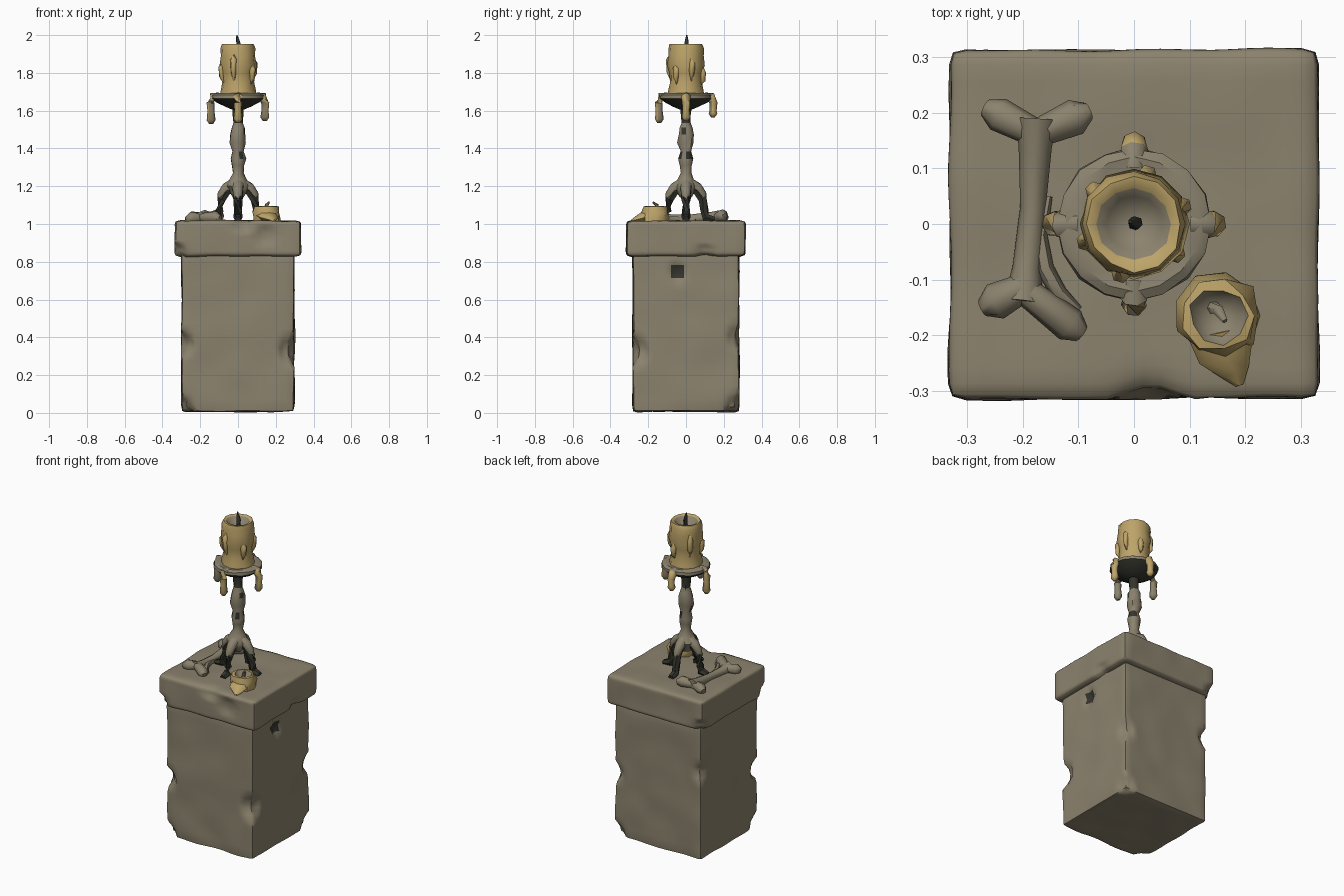
import bpy, bmesh, math, random
from mathutils import Vector as V, noise

random.seed(4)


def mat(name, c):
    m = bpy.data.materials.new(name)
    m.diffuse_color = (*c, 1)
    return m


MATS = [mat("stone", (0.26, 0.225, 0.155)), mat("wax", (0.51, 0.37, 0.14)), mat("dark_iron", (0.035, 0.035, 0.026))]
STONE, WAX, IRON = 0, 1, 2


def finish(name, bm, rule, angle=40):
    """Turn a bmesh into an object; rule(center, normal) gives the colour of a face."""
    bmesh.ops.recalc_face_normals(bm, faces=bm.faces)
    bm.normal_update()
    for f in bm.faces:
        f.material_index = rule(f.calc_center_median(), f.normal) if callable(rule) else rule
    me = bpy.data.meshes.new(name)
    bm.to_mesh(me)
    bm.free()
    for m in MATS:
        me.materials.append(m)
    ob = bpy.data.objects.new(name, me)
    bpy.context.collection.objects.link(ob)
    bpy.ops.object.select_all(action='DESELECT')
    ob.select_set(True)
    bpy.context.view_layer.objects.active = ob
    bpy.ops.object.shade_smooth_by_angle(angle=math.radians(angle))
    return ob


def skin(bm, rings):
    """Bridge equal rings of points and cap both ends."""
    rs = [[bm.verts.new(p) for p in r] for r in rings]
    n = len(rs[0])
    for a, b in zip(rs, rs[1:]):
        for i in range(n):
            bm.faces.new((a[i], a[(i + 1) % n], b[(i + 1) % n], b[i]))
    bm.faces.new(rs[0][::-1])
    bm.faces.new(rs[-1])


def lathe(name, prof, n, rule, jit=0.0, at=(0, 0), angle=40):
    bm = bmesh.new()
    rings = []
    for r, z in prof:
        ring = []
        for i in range(n):
            a = 2 * math.pi * i / n
            k = r * (1 + random.uniform(-jit, jit))
            ring.append((at[0] + k * math.cos(a), at[1] + k * math.sin(a), z))
        rings.append(ring)
    skin(bm, rings)
    return finish(name, bm, rule, angle)


def add_tube(bm, pts, radii, n=8, flat=1.0):
    pts = [V(p) for p in pts]
    rings = []
    for i, p in enumerate(pts):
        t = (pts[min(i + 1, len(pts) - 1)] - pts[max(i - 1, 0)]).normalized()
        side = t.cross(V((0, 0, 1)))
        if side.length < 0.2:
            side = t.cross(V((0.3, 1, 0)))
        side.normalize()
        up = side.cross(t)
        rings.append([p + radii[i] * (side * math.cos(a) + up * math.sin(a) * flat)
                      for a in (2 * math.pi * k / n for k in range(n))])
    skin(bm, rings)


def tube(name, pts, radii, rule, n=8, flat=1.0):
    bm = bmesh.new()
    add_tube(bm, pts, radii, n, flat)
    return finish(name, bm, rule, 60)


def worn_block(name, hx, hy, z0, z1, cuts, rad, dents, rule):
    """Rounded block with uneven faces and chipped spots (centre, radius, push)."""
    bm = bmesh.new()
    bmesh.ops.create_cube(bm, size=2)
    bmesh.ops.subdivide_edges(bm, edges=bm.edges, cuts=cuts, use_grid_fill=True)
    h, c = V((hx, hy, (z1 - z0) / 2)), V((0, 0, (z0 + z1) / 2))
    for v in bm.verts:
        p = V([v.co[i] * h[i] for i in range(3)])
        q = V([max(-h[i] + rad, min(h[i] - rad, p[i])) for i in range(3)])
        d = (p - q).normalized()
        p = q + d * rad + c
        p += d * 0.007 * (noise.noise(p * 6) - 0.3)
        for dc, dr, push in dents:
            f = 1 - (p - V(dc)).length / dr
            if f > 0:
                p += V(push) * min(1, f * 1.6)
        v.co = p
    return finish(name, bm, rule, 45)


# Pedestal body and cap slab
HOLE = V((0.295, -0.045, 0.745))
worn_block("pedestal_body", 0.30, 0.283, 0.005, 0.85, 24, 0.016, [
    (HOLE, 0.05, (-0.03, 0, 0)),
    ((-0.30, -0.28, 0.37), 0.07, (0.03, 0.03, 0)),
    ((0.30, -0.28, 0.33), 0.09, (-0.03, 0.03, 0)),
    ((0.30, 0.28, 0.40), 0.07, (-0.025, -0.02, 0)),
    ((-0.30, 0.28, 0.55), 0.06, (0.02, -0.02, 0)),
    ((-0.30, -0.28, 0.02), 0.07, (0.02, 0.02, 0.02)),
    ((0.30, 0.28, 0.02), 0.08, (-0.02, -0.02, 0.02))],
    lambda c, n: IRON if (c - HOLE).length < 0.036 else STONE)
worn_block("pedestal_cap", 0.334, 0.317, 0.827, 1.02, 20, 0.024, [
    ((0.03, -0.317, 1.01), 0.07, (0, 0.02, -0.008)),
    ((0.14, -0.317, 0.94), 0.07, (0, 0.016, 0)),
    ((-0.334, 0.317, 0.84), 0.07, (0.02, -0.02, 0.01)),
    ((-0.334, -0.317, 0.84), 0.07, (0.02, 0.02, 0.01)),
    ((0.334, 0.1, 0.84), 0.06, (-0.015, 0, 0.01))], STONE)

# Four iron legs with flat feet, and the wax run over their tops
DIRS = [(1, 0), (0, 1), (-1, 0), (0, -1)]
legs, runs, drips = bmesh.new(), bmesh.new(), bmesh.new()
for k, (dx, dy) in enumerate(DIRS):
    def P(r, z, s=0.0):
        return (dx * r - dy * s, dy * r + dx * s, z)
    add_tube(legs, [P(0.02, 1.20), P(0.06, 1.175), P(0.088, 1.13), P(0.098, 1.07), P(0.105, 1.035), P(0.15, 1.022)],
             [0.026, 0.027, 0.025, 0.022, 0.024, 0.018], 6)
    add_tube(runs, [P(0.02, 1.21), P(0.06, 1.19), P(0.086, 1.155), P(0.098, 1.125)],
             [0.034, 0.03, 0.025, 0.012], 7)
    low = (1.545, 1.565, 1.53, 1.535)[k]
    add_tube(drips, [P(0.10, 1.675), P(0.132, 1.672), P(0.145, 1.64), P(0.143, 1.60), P(0.142, low + 0.02), P(0.142, low)],
             [0.022, 0.026, 0.022, 0.019, 0.024, 0.011], 7)
finish("iron_legs", legs, IRON)
finish("leg_wax_runs", runs, STONE, 60)
finish("dish_drips", drips, lambda c, n: WAX if n.x * c.x + n.y * c.y > 0.03 else STONE, 60)

# Knobbly stem
SPOTS = [V((0.02, -0.035, 1.35)), V((-0.04, 0.0, 1.42)), V((0.03, 0.03, 1.37)), V((0.035, -0.01, 1.48))]
lathe("stem", [(0.03, 1.14), (0.05, 1.17), (0.062, 1.20), (0.045, 1.235), (0.028, 1.27), (0.034, 1.31),
               (0.04, 1.345), (0.03, 1.385), (0.044, 1.43), (0.04, 1.475), (0.036, 1.51), (0.026, 1.535),
               (0.028, 1.58), (0.032, 1.625)], 9,
      lambda c, n: IRON if c.z > 1.525 or any((c - s).length < 0.02 for s in SPOTS) else STONE, 0.1, angle=50)

# Drip dish, dark underneath
lathe("drip_dish", [(0.03, 1.605), (0.07, 1.622), (0.115, 1.645), (0.138, 1.665), (0.137, 1.683),
                    (0.12, 1.693), (0.09, 1.688)], 16,
      lambda c, n: IRON if n.z < -0.5 else STONE, 0.02)

# Candle with a hollow top, wax collar and knobs of run wax
lathe("candle", [(0.098, 1.675), (0.092, 1.705), (0.086, 1.75), (0.09, 1.80), (0.097, 1.84), (0.092, 1.89),
                 (0.094, 1.93), (0.085, 1.952), (0.066, 1.948), (0.05, 1.92), (0.012, 1.905)], 12,
      lambda c, n: STONE if math.hypot(c.x, c.y) < 0.064 and c.z > 1.89 else WAX, 0.04, angle=55)
knobs = bmesh.new()
for a, z, l in [(20, 1.85, 0.09), (75, 1.80, 0.07), (140, 1.86, 0.1), (200, 1.83, 0.08), (255, 1.87, 0.11), (325, 1.82, 0.08)]:
    x, y = math.cos(math.radians(a)), math.sin(math.radians(a))
    add_tube(knobs, [(x * r, y * r, z + h) for r, h in ((0.08, 0.04), (0.092, 0), (0.092, -l * 0.6), (0.08, -l))],
             [0.01, 0.018, 0.014, 0.006], 6)
finish("candle_runs", knobs, WAX, 60)
tube("wick", [(0, 0, 1.90), (0.004, 0.002, 1.95), (-0.002, 0.004, 1.975), (-0.006, 0.004, 2.0)],
     [0.011, 0.012, 0.009, 0.003], IRON, 6)

# Bone lying on the left: shaft and four knuckles
bone = bmesh.new()
add_tube(bone, [(-0.175, 0.19, 1.035), (-0.178, 0.14, 1.035), (-0.182, 0.03, 1.028), (-0.193, -0.08, 1.025),
                (-0.20, -0.14, 1.03)], [0.04, 0.03, 0.023, 0.026, 0.036], 8)
for a, b, r, z in [((-0.18, 0.165), (-0.245, 0.198), 0.031, 1.036), ((-0.17, 0.165), (-0.105, 0.193), 0.033, 1.045),
                   ((-0.20, -0.115), (-0.25, -0.14), 0.034, 1.03), ((-0.19, -0.125), (-0.115, -0.182), 0.032, 1.035)]:
    d = (V(b) - V(a)).normalized() * 0.026
    add_tube(bone, [(*a, 1.032), (*b, z), (b[0] + d.x, b[1] + d.y, z - 0.006)], [0.026, r, 0.016], 8)
finish("bone", bone, STONE, 60)
tube("rib", [(-0.155, 0.05, 1.022), (-0.17, -0.02, 1.025), (-0.16, -0.08, 1.027), (-0.135, -0.125, 1.027),
             (-0.10, -0.155, 1.022)], [0.008, 0.014, 0.016, 0.015, 0.008], STONE, 6)

# Burnt-down stub with its puddle and wick
SX, SY = 0.152, -0.165
lathe("candle_stub", [(0.072, 1.012), (0.076, 1.035), (0.074, 1.06), (0.062, 1.092), (0.05, 1.095), (0.036, 1.07),
                      (0.01, 1.062)], 9,
      lambda c, n: STONE if math.hypot(c.x - SX, c.y - SY) < 0.045 and n.z > 0 else WAX, 0.12, (SX, SY), 50)
tube("stub_puddle", [(0.155, -0.19, 1.045), (0.165, -0.235, 1.035), (0.182, -0.265, 1.025), (0.19, -0.29, 1.018)],
     [0.06, 0.05, 0.028, 0.008], WAX, 8, 0.5)
tube("stub_wick", [(SX - 0.01, SY + 0.015, 1.06), (SX, SY + 0.01, 1.10), (SX + 0.012, SY - 0.01, 1.115)],
     [0.012, 0.01, 0.005], STONE, 6)
